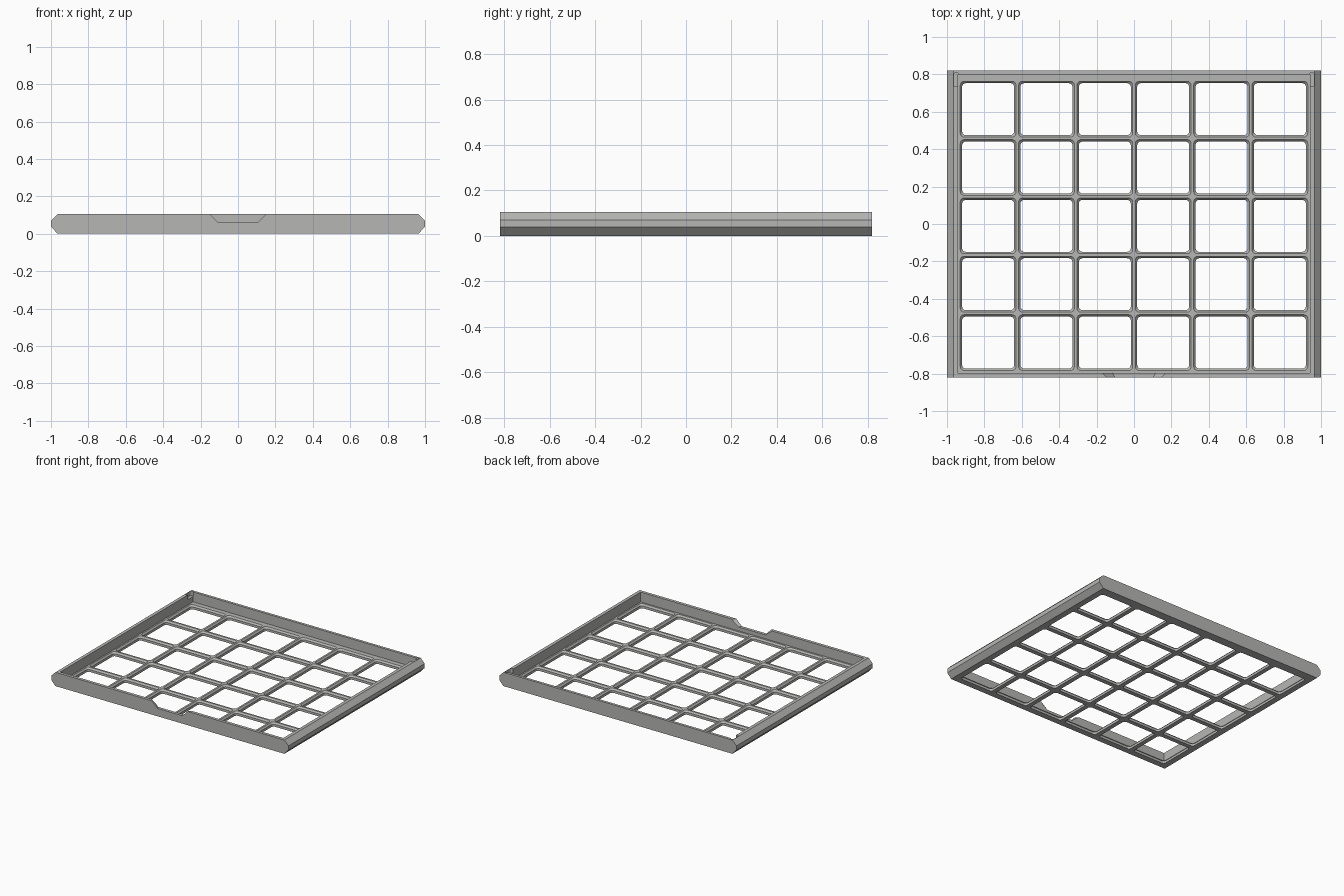
import bpy, bmesh, math

if "Cube" in bpy.data.objects:
    bpy.data.objects.remove(bpy.data.objects["Cube"], do_unlink=True)

W, D, H = 1.0, 0.82, 0.105      # half width, half depth, height
FLOOR = 0.03                    # top of the lattice
PITCH = 0.312
COLS, ROWS = 6, 5
GRID_Y = -0.01

grey = bpy.data.materials.new("warm grey plastic")
grey.use_nodes = True
colour = (0.47, 0.47, 0.46, 1)
grey.diffuse_color = colour
grey.node_tree.nodes["Principled BSDF"].inputs["Base Color"].default_value = colour


def loft(bm, loops):
    """Skin a closed solid through matching loops of points."""
    rings = [[bm.verts.new(p) for p in loop] for loop in loops]
    n = len(rings[0])
    for a, b in zip(rings, rings[1:]):
        for i in range(n):
            j = (i + 1) % n
            bm.faces.new((a[i], a[j], b[j], b[i]))
    bm.faces.new(rings[0][::-1])
    bm.faces.new(rings[-1])


def make(name, solids):
    bm = bmesh.new()
    for loops in solids:
        loft(bm, loops)
    bmesh.ops.recalc_face_normals(bm, faces=bm.faces)
    mesh = bpy.data.meshes.new(name)
    bm.to_mesh(mesh)
    bm.free()
    mesh.materials.append(grey)
    obj = bpy.data.objects.new(name, mesh)
    bpy.context.collection.objects.link(obj)
    return obj


def rounded(cx, cy, hx, hy, r, z, steps=4):
    """Rounded rectangle loop at height z."""
    pts = []
    for k, (sx, sy) in enumerate([(1, 1), (-1, 1), (-1, -1), (1, -1)]):
        for s in range(steps + 1):
            a = math.pi / 2 * (k + s / steps)
            pts.append((cx + sx * (hx - r) + r * math.cos(a),
                        cy + sy * (hy - r) + r * math.sin(a), z))
    return pts


def cut(target, cutter):
    cutter.hide_render = True
    mod = target.modifiers.new(cutter.name, 'BOOLEAN')
    mod.operation = 'DIFFERENCE'
    mod.solver = 'EXACT'
    mod.object = cutter


# Tray body: chamfered side profile run from front to back
half = [(0.965, 0), (W, 0.038), (W, 0.07), (0.965, H)]
profile = half + [(-x, z) for x, z in reversed(half)]
tray = make("tray_frame", [[[(x, y, z) for x, z in profile] for y in (-D, D)]])

# Open pocket above the lattice
pocket = make("pocket_cutter", [[[(x, y, z) for x, y in
              [(-0.94, -0.797), (0.94, -0.797), (0.94, 0.8), (-0.94, 0.8)]]
              for z in (FLOOR, 0.2)]])

# Lattice openings: straight below, flared at the top
cells = []
for i in range(COLS):
    for j in range(ROWS):
        cx = (i - (COLS - 1) / 2) * PITCH
        cy = (j - (ROWS - 1) / 2) * PITCH + GRID_Y
        cells.append([rounded(cx, cy, h, h, 0.02, z) for h, z in
                      [(0.139, -0.05), (0.139, 0.018), (0.149, FLOOR), (0.149, 0.05)]])
openings = make("opening_cutter", cells)

# Finger notch in the front wall, widening inwards
notch = make("notch_cutter", [[[(-t, y, 0.2), (-t, y, H), (-b, y, 0.06),
             (b, y, 0.06), (t, y, H), (t, y, 0.2)]
             for y, t, b in [(-0.83, 0.15, 0.105), (-0.815, 0.15, 0.105),
                             (-0.78, 0.19, 0.125)]]])

# Narrow slots in the rear ends of both side rims
slots = make("slot_cutter", [[rounded(s * 0.951, 0.772, 0.012, 0.038, 0.011, z)
                              for z in (0.07, 0.2)] for s in (-1, 1)])

cutters = [pocket, openings, notch, slots]
for c in cutters:
    cut(tray, c)

# Bake the cuts and drop the helpers
bpy.context.view_layer.update()
baked = bpy.data.meshes.new_from_object(
    tray.evaluated_get(bpy.context.evaluated_depsgraph_get()))
tray.modifiers.clear()
tray.data = baked
for c in cutters:
    bpy.data.objects.remove(c, do_unlink=True)
